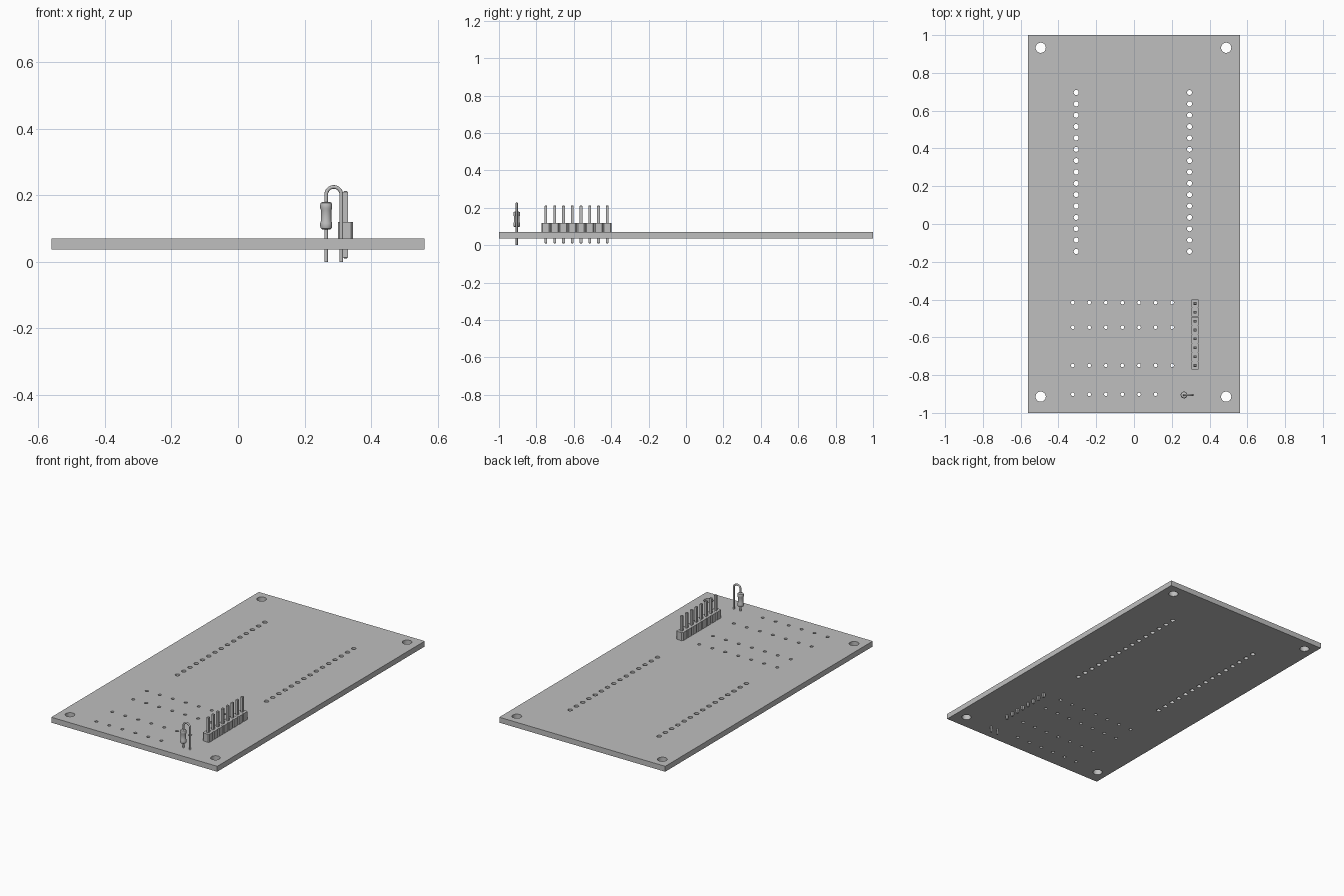
import bpy, bmesh
from math import pi, cos, sin
from mathutils import Matrix, Vector

cube = bpy.data.objects.get("Cube")
if cube:
    bpy.data.objects.remove(cube, do_unlink=True)

grey = bpy.data.materials.new("plain_grey")
grey.use_nodes = True
GREY = (0.52, 0.52, 0.52, 1)
grey.diffuse_color = GREY
grey.node_tree.nodes["Principled BSDF"].inputs["Base Color"].default_value = GREY


def select(obj):
    bpy.ops.object.select_all(action='DESELECT')
    obj.select_set(True)
    bpy.context.view_layer.objects.active = obj


def finish(name, bm, smooth=False):
    """Turn a bmesh into a named grey object."""
    bmesh.ops.remove_doubles(bm, verts=bm.verts, dist=1e-5)
    bmesh.ops.recalc_face_normals(bm, faces=bm.faces)
    mesh = bpy.data.meshes.new(name)
    bm.to_mesh(mesh)
    bm.free()
    mesh.materials.append(grey)
    obj = bpy.data.objects.new(name, mesh)
    bpy.context.collection.objects.link(obj)
    if smooth:
        select(obj)
        bpy.ops.object.shade_smooth_by_angle(angle=pi / 5)
    return obj


def curve_to_bmesh(curve, paths, cyclic):
    """Fill a curve with polylines and return its geometry."""
    for points in paths:
        spline = curve.splines.new('POLY')
        spline.points.add(len(points) - 1)
        for p, co in zip(spline.points, points):
            p.co = (*co, 1)
        spline.use_cyclic_u = cyclic
    temp = bpy.data.objects.new("temp", curve)
    bpy.context.collection.objects.link(temp)
    bpy.context.view_layer.update()
    mesh = temp.to_mesh()
    bm = bmesh.new()
    bm.from_mesh(mesh)
    temp.to_mesh_clear()
    bpy.data.objects.remove(temp, do_unlink=True)
    return bm


def circle(x, y, r, n):
    return [(x + r * cos(2 * pi * i / n), y - r * sin(2 * pi * i / n), 0) for i in range(n)]


def prism(bm, outline, z0, z1):
    """Extrude a closed xy outline from z0 to z1."""
    face = bm.faces.new([bm.verts.new((x, y, z0)) for x, y in outline])
    top = bmesh.ops.extrude_face_region(bm, geom=[face], use_keep_orig=True)["geom"]
    verts = [v for v in top if isinstance(v, bmesh.types.BMVert)]
    bmesh.ops.translate(bm, verts=verts, vec=(0, 0, z1 - z0))


# Board with mounting holes, two long socket columns and four rows of small holes
HALF_W, BOTTOM, TOP = 0.56, 0.037, 0.07
loops = [[(-HALF_W, -1, 0), (HALF_W, -1, 0), (HALF_W, 1, 0), (-HALF_W, 1, 0)]]
for x in (-0.494, 0.488):
    loops += [circle(x, y, 0.027, 32) for y in (-0.914, 0.933)]
for x in (-0.306, 0.294):
    loops += [circle(x, 0.696 - 0.0601 * i, 0.0135, 16) for i in range(15)]
for y, count in ((-0.416, 7), (-0.547, 7), (-0.749, 7), (-0.902, 6)):
    loops += [circle(-0.324 + 0.0876 * i, y, 0.0095, 16) for i in range(count)]
outline = bpy.data.curves.new("outline", 'CURVE')
outline.dimensions = '2D'
outline.fill_mode = 'BOTH'
outline.extrude = (TOP - BOTTOM) / 2
bm = curve_to_bmesh(outline, loops, True)
bmesh.ops.translate(bm, verts=bm.verts, vec=(0, 0, (TOP + BOTTOM) / 2))
finish("board", bm, smooth=True)

# Pin header: eight chamfered blocks in a line, each with a square pin
HX, PITCH = 0.323, 0.0469
blocks, pins = bmesh.new(), bmesh.new()
for i in range(8):
    y = -0.749 + PITCH * i
    a, b, c = 0.022, PITCH / 2 - 0.0002, 0.006
    corners = [(a, c - b), (a, b - c), (a - c, b), (c - a, b),
               (-a, b - c), (-a, c - b), (c - a, -b), (a - c, -b)]
    prism(blocks, [(HX + dx, y + dy) for dx, dy in corners], TOP, 0.119)
    pin = bmesh.ops.create_cube(pins, size=1, matrix=Matrix.LocRotScale(
        Vector((HX, y, 0.1115)), None, Vector((0.014, 0.014, 0.203))))["verts"]
    ends = [f for f in {f for v in pin for f in v.link_faces} if abs(f.normal.z) > 0.9]
    bmesh.ops.bevel(pins, geom=list({e for f in ends for e in f.edges}),
                    offset=0.003, segments=1, affect='EDGES')
finish("header_blocks", blocks)
finish("header_pins", pins)

# Upright resistor: waisted body turned around its lead
RX, RY, SPAN = 0.265, -0.905, 0.0455
profile = [(0, 0.097), (0.011, 0.097), (0.016, 0.1), (0.018, 0.106), (0.018, 0.116),
           (0.0155, 0.123), (0.0155, 0.154), (0.018, 0.161), (0.018, 0.171),
           (0.016, 0.177), (0.011, 0.18), (0, 0.18)]
bm = bmesh.new()
verts = [bm.verts.new((RX + r, RY, z)) for r, z in profile]
edges = [bm.edges.new(pair) for pair in zip(verts, verts[1:])]
bmesh.ops.spin(bm, geom=verts + edges, cent=(RX, RY, 0), axis=(0, 0, 1),
               angle=2 * pi, steps=24, use_merge=True)
finish("resistor_body", bm, smooth=True)

# Resistor lead: up through the body, over a hairpin bend and back down
R = SPAN / 2
bend = [(RX + R - R * cos(pi * i / 16), RY, 0.202 + R * sin(pi * i / 16)) for i in range(17)]
wire = bpy.data.curves.new("wire", 'CURVE')
wire.dimensions = '3D'
wire.bevel_depth = 0.0055
wire.bevel_resolution = 4
wire.use_fill_caps = True
bm = curve_to_bmesh(wire, [[(RX, RY, 0)] + bend + [(RX + SPAN, RY, 0)]], False)
finish("resistor_lead", bm, smooth=True)
